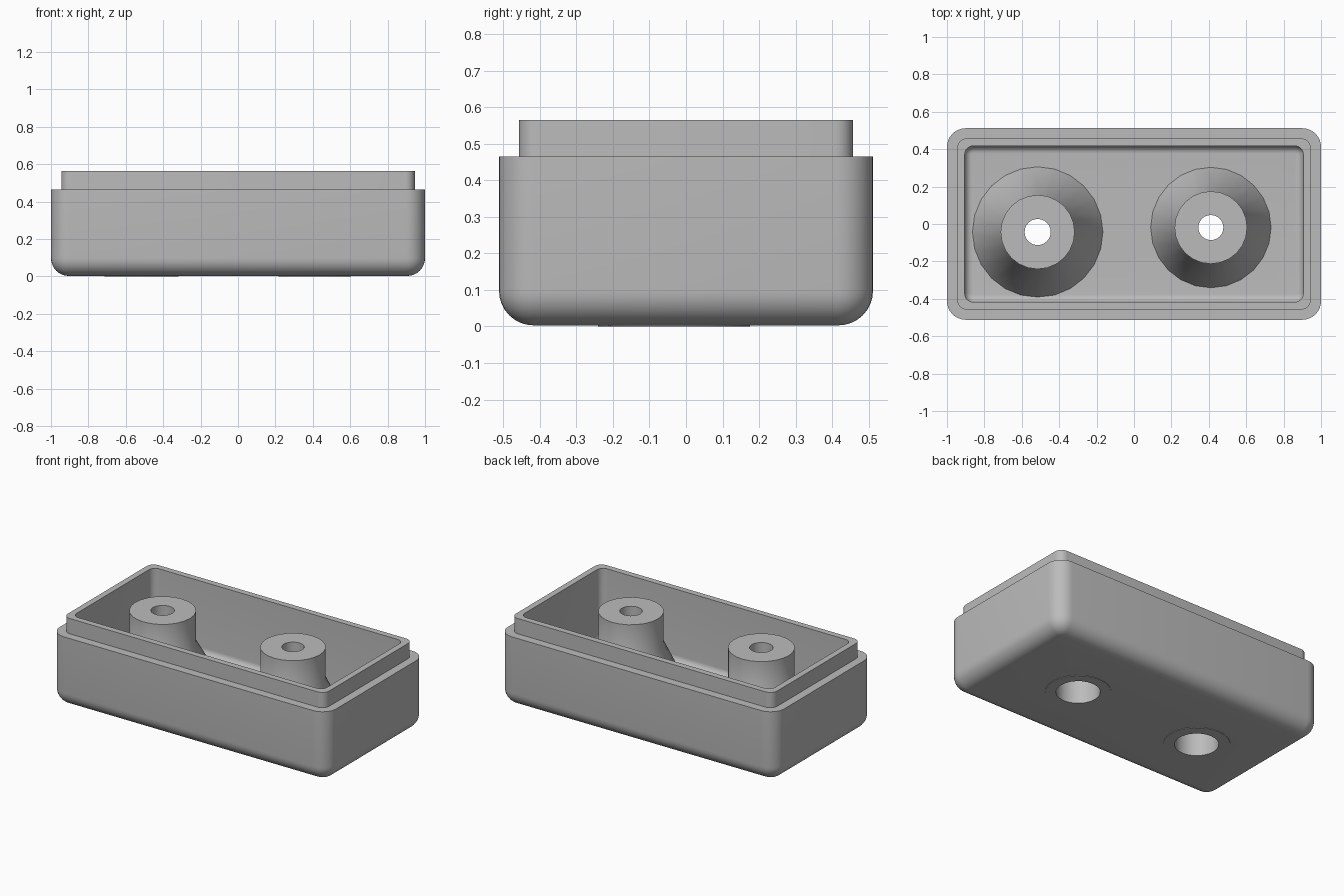
import bpy, bmesh, math

if "Cube" in bpy.data.objects:
    bpy.data.objects.remove(bpy.data.objects["Cube"], do_unlink=True)

grey = bpy.data.materials.new("plain_grey")
grey.use_nodes = True
grey.diffuse_color = (0.5, 0.5, 0.5, 1)
grey.node_tree.nodes["Principled BSDF"].inputs["Base Color"].default_value = (0.5, 0.5, 0.5, 1)


def make_object(name, bm):
    bmesh.ops.recalc_face_normals(bm, faces=bm.faces)
    mesh = bpy.data.meshes.new(name)
    bm.to_mesh(mesh)
    bm.free()
    mesh.materials.append(grey)
    obj = bpy.data.objects.new(name, mesh)
    bpy.context.collection.objects.link(obj)
    return obj


def shade(obj):
    bpy.ops.object.select_all(action="DESELECT")
    obj.select_set(True)
    bpy.context.view_layer.objects.active = obj
    bpy.ops.object.shade_smooth_by_angle(angle=math.radians(35))


def bridge(bm, a, b):
    n = len(a)
    for i in range(n):
        bm.faces.new((a[i], a[(i + 1) % n], b[(i + 1) % n], b[i]))


def rounded_ring(bm, hx, hy, radius, z, steps=8):
    """Rounded rectangle of vertices at height z."""
    ring = []
    for quarter, (sx, sy) in enumerate(((1, 1), (-1, 1), (-1, -1), (1, -1))):
        for k in range(steps + 1):
            t = math.pi / 2 * (quarter + k / steps)
            ring.append(bm.verts.new((sx * (hx - radius) + radius * math.cos(t),
                                      sy * (hy - radius) + radius * math.sin(t), z)))
    return ring


def fillet(hx, hy, corner, radius, z, steps=8):
    """Ring settings for a rounded bottom edge, from the flat up to the wall."""
    rows = []
    for k in range(steps + 1):
        t = math.pi / 2 * k / steps
        inset = radius * (1 - math.sin(t))
        rows.append((hx - inset, hy - inset, max(corner - inset, 0.003),
                     z + radius * (1 - math.cos(t))))
    return rows


def lathe(name, profile, x, y, segments=24):
    """Revolve a closed profile of (radius, height) about a vertical axis."""
    bm = bmesh.new()
    rings = []
    for r, z in profile:
        angles = [2 * math.pi * i / segments for i in range(segments)]
        rings.append([bm.verts.new((x + r * math.cos(a), y + r * math.sin(a), z)) for a in angles])
    for i, ring in enumerate(rings):
        bridge(bm, ring, rings[(i + 1) % len(rings)])
    return make_object(name, bm)


# Case shell: rounded base, ledge, raised lip and hollow inside
TOP, LEDGE, FLOOR = 0.565, 0.465, 0.095
rows = fillet(1, 0.512, 0.1, 0.095, 0.003)
rows += [(1, 0.512, 0.1, LEDGE), (0.945, 0.457, 0.05, LEDGE),
         (0.945, 0.457, 0.05, TOP), (0.905, 0.417, 0.045, TOP)]
rows += reversed(fillet(0.905, 0.417, 0.045, 0.04, FLOOR))
bm = bmesh.new()
rings = [rounded_ring(bm, *row) for row in rows]
for lower, upper in zip(rings, rings[1:]):
    bridge(bm, lower, upper)
bm.faces.new(rings[0])
bm.faces.new(rings[-1])
shell = make_object("case_shell", bm)

# Screw posts: hollow column with flared foot and a recess below
posts = (("right_post", -0.515, -0.043, 0.198, 0.35, 0.07),
         ("left_post", 0.411, -0.019, 0.194, 0.323, 0.067))
RECESS, RECESS_TOP, FLARE_TOP = 0.13, 0.4, 0.36
for name, x, y, column, foot, hole in posts:
    post = lathe(name, [(RECESS, 0), (column, 0), (column, FLOOR / 2), (foot, FLOOR - 0.002),
                        (column, FLARE_TOP), (column, TOP - 0.003), (hole, TOP - 0.003),
                        (hole, RECESS_TOP), (RECESS, RECESS_TOP)], x, y)
    shade(post)

    # Opening through the floor of the shell, covered by the post's wall
    bpy.ops.mesh.primitive_cylinder_add(vertices=24, radius=0.16, depth=0.4, location=(x, y, 0))
    cutter = bpy.context.object
    cutter.hide_render = True
    cut = shell.modifiers.new("opening", "BOOLEAN")
    cut.operation = "DIFFERENCE"
    cut.solver = "EXACT"
    cut.object = cutter
    bpy.context.view_layer.objects.active = shell
    bpy.ops.object.modifier_apply(modifier=cut.name)
    bpy.data.objects.remove(cutter, do_unlink=True)

shell.data.materials.clear()
shell.data.materials.append(grey)
for face in shell.data.polygons:
    face.material_index = 0
shade(shell)
